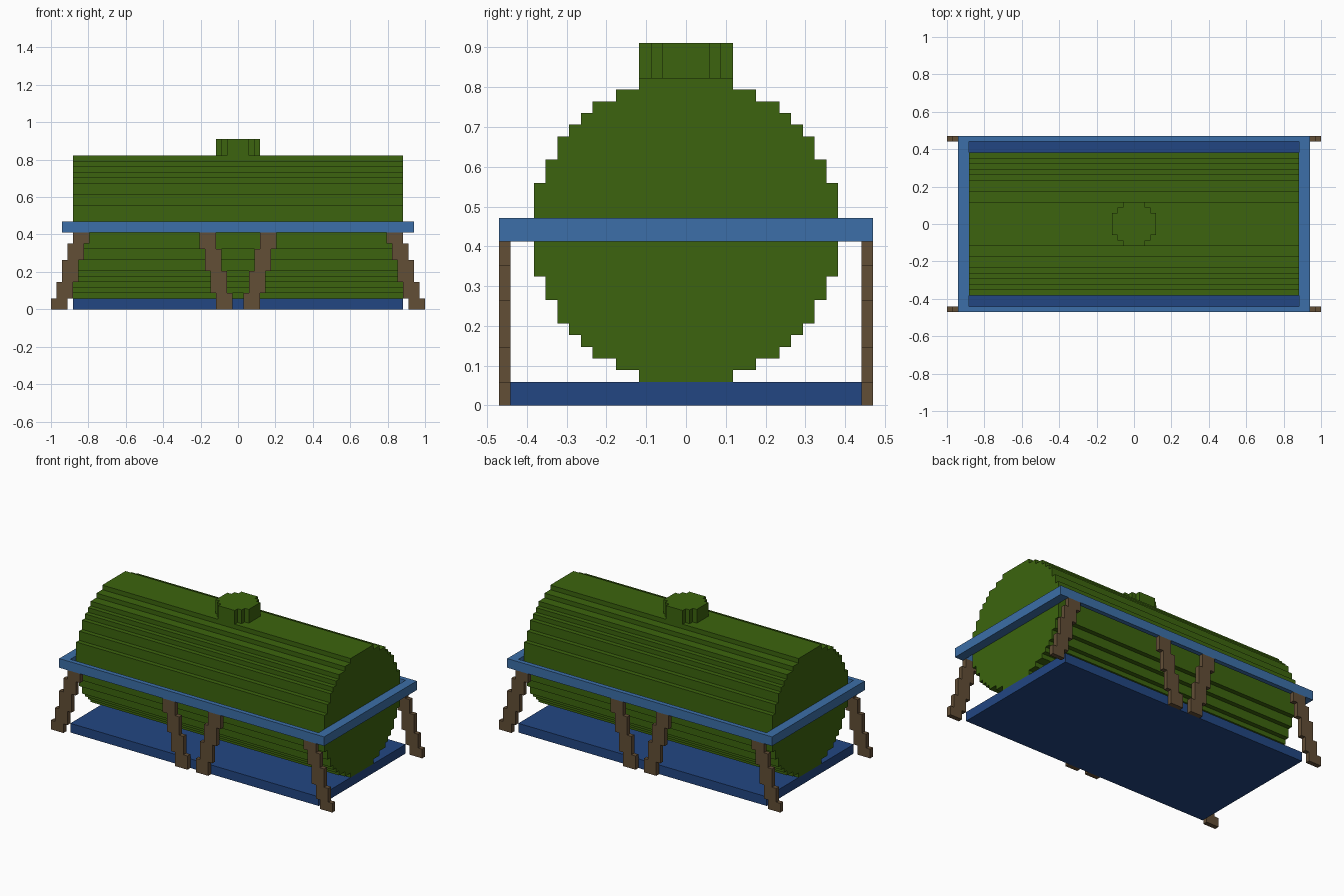
import bpy, bmesh
from mathutils import Vector

if "Cube" in bpy.data.objects:
    bpy.data.objects.remove(bpy.data.objects["Cube"], do_unlink=True)

U = 2 / 68  # size of one block; all dimensions below are in blocks


def material(name, rgb):
    lin = [(c / 255 / 12.92 if c < 11 else ((c / 255 + 0.055) / 1.055) ** 2.4) for c in rgb]
    m = bpy.data.materials.new(name)
    m.diffuse_color = (*lin, 1)
    m.use_nodes = True
    m.node_tree.nodes["Principled BSDF"].inputs["Base Color"].default_value = (*lin, 1)
    return m


GREEN = material("tank green", (60, 100, 14))
BLUE = material("frame blue", (60, 111, 168))
NAVY = material("base navy", (34, 70, 130))
BROWN = material("leg brown", (98, 78, 54))


def prism(name, outline, place, depth, mat):
    """Extrude a flat outline; place(a, b) puts an outline point in space."""
    bm = bmesh.new()
    face = bm.faces.new([bm.verts.new(Vector(place(a, b)) * U) for a, b in outline])
    res = bmesh.ops.extrude_face_region(bm, geom=[face], use_keep_orig=True)
    moved = [g for g in res["geom"] if isinstance(g, bmesh.types.BMVert)]
    bmesh.ops.translate(bm, verts=moved, vec=Vector(depth) * U)
    bmesh.ops.recalc_face_normals(bm, faces=bm.faces)
    mesh = bpy.data.meshes.new(name)
    bm.to_mesh(mesh)
    bm.free()
    mesh.materials.append(mat)
    obj = bpy.data.objects.new(name, mesh)
    bpy.context.collection.objects.link(obj)
    return obj


def box(name, x0, x1, y0, y1, z0, z1, mat):
    rect = [(x0, y0), (x1, y0), (x1, y1), (x0, y1)]
    return prism(name, rect, lambda a, b: (a, b, z0), (0, 0, z1 - z0), mat)


def stepped(rows):
    """Outline of stacked rows (left, right, bottom, top)."""
    right = [p for l, r, b, t in rows for p in ((r, b), (r, t))]
    left = [p for l, r, b, t in reversed(rows) for p in ((l, t), (l, b))]
    return right + left


def blocky_circle(steps):
    """Rows of a stepped disc from (half width, height) pairs, bottom to middle."""
    rows, z = [], -sum(h for _, h in steps)
    for w, h in steps:
        rows.append((-w, w, z, z + h))
        z += h
    w, _, b, _ = rows.pop()
    rows_top = [(l, r, -t, -bt) for l, r, bt, t in reversed(rows)]
    return stepped(rows + [(w, -w, b, -b)] + rows_top)


# Tank: stepped disc drawn out along x
tank_steps = [(4, 1), (6, 1), (8, 1), (9, 1), (10, 1), (11, 2), (12, 2), (13, 4)]


def mirrored_disc(steps):
    rows, z = [], -sum(h for _, h in steps)
    for w, h in steps:
        rows.append((-w, w, z, z + h))
        z += h
    rows[-1] = (rows[-1][0], rows[-1][1], rows[-1][2], -rows[-1][2])
    return stepped(rows + [(l, r, -t, -b) for l, r, b, t in reversed(rows[:-1])])


prism("tank", mirrored_disc(tank_steps), lambda a, b: (-30, a, b + 15), (60, 0, 0), GREEN)

# Filler cap on top
prism("filler_cap", mirrored_disc([(2, 1), (3, 1), (4, 2)]),
      lambda a, b: (a, b, 28), (0, 0, 3), GREEN)

# Base plate
box("base_plate", -30, 30, -15, 15, 0, 2, NAVY)

# Frame around the middle of the tank
for side, s in (("left", 1), ("right", -1)):
    box(f"frame_{side}_bar", s * 30, s * 32, -15, 15, 14, 16, BLUE)
for side, s in (("front", -1), ("back", 1)):
    box(f"frame_{side}_bar", -32, 32, s * 15, s * 16, 14, 16, BLUE)


# Splayed legs: each row shifts one block sideways
def leg_rows(start, shift, cuts):
    return [(start + shift * i, start + shift * i + 3, b, t)
            for i, (b, t) in enumerate(zip(cuts, cuts[1:]))]


corner = leg_rows(31, -1, [0, 2, 5, 9, 12, 14])
middle = leg_rows(1, 1, [0, 3, 7, 11, 14])
for part, rows in (("corner", corner), ("middle", middle)):
    for xname, sx in (("left", 1), ("right", -1)):
        for yname, sy in (("front", -1), ("back", 1)):
            prism(f"{yname}_{xname}_{part}_leg", stepped(rows),
                  lambda a, b: (sx * a, sy * 15, b), (0, sy, 0), BROWN)
